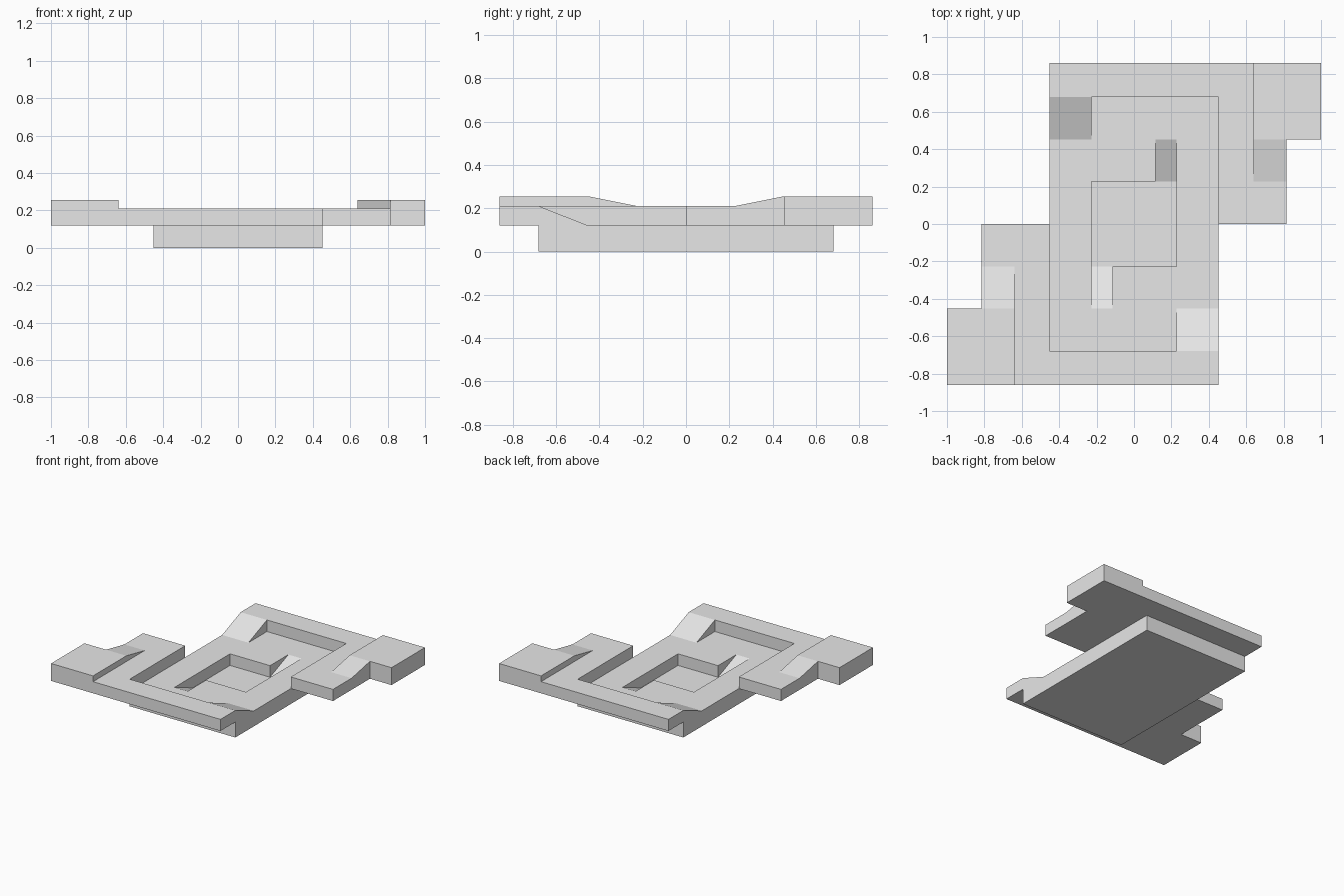
import bpy
import bmesh
from math import pi

if "Cube" in bpy.data.objects:
    bpy.data.objects.remove(bpy.data.objects["Cube"], do_unlink=True)

# Shared levels and plan lines
FLOOR, LOW, HIGH, TOP = 0.03, 0.12, 0.21, 0.255
A, B, C, D, E = 0.115, 0.228, 0.453, 0.68, 0.862
F, G, W = 0.64, 0.815, 1.0

grey = bpy.data.materials.new("light_grey")
grey.use_nodes = True
grey.diffuse_color = (0.8, 0.8, 0.8, 1)
grey.node_tree.nodes["Principled BSDF"].inputs["Base Color"].default_value = grey.diffuse_color


def solid(name, corners, offset):
    """Extrude a planar polygon along an offset into a closed solid."""
    bm = bmesh.new()
    face = bm.faces.new([bm.verts.new(c) for c in corners])
    moved = bmesh.ops.extrude_face_region(bm, geom=[face])["geom"]
    bmesh.ops.translate(bm, vec=offset,
                        verts=[v for v in moved if isinstance(v, bmesh.types.BMVert)])
    if face.is_valid and not any(len(e.link_faces) > 2 for e in face.edges):
        pass
    elif face.is_valid:
        bm.faces.remove(face)
    bmesh.ops.recalc_face_normals(bm, faces=bm.faces)
    mesh = bpy.data.meshes.new(name)
    bm.to_mesh(mesh)
    bm.free()
    mesh.materials.append(grey)
    obj = bpy.data.objects.new(name, mesh)
    bpy.context.collection.objects.link(obj)
    return obj


def slab(name, plan, z0, z1):
    return solid(name, [(x, y, z0) for x, y in plan], (0, 0, z1 - z0))


def ramp(name, x0, x1, y0, y1, z0, z1):
    """Wedge that rises from z0 at y0 to z1 at y1."""
    return solid(name, [(x0, y0, z0), (x0, y1, z0), (x0, y1, z1)], (x1 - x0, 0, 0))


def pair(obj):
    """Name the back part and add its half-turn twin at the front."""
    twin = obj.copy()
    twin.name = "front_" + obj.name
    obj.name = "back_" + obj.name
    twin.rotation_euler.z = pi
    bpy.context.collection.objects.link(twin)


# Base block with a stepped pocket in its middle
base = slab("base", [(-C, -D), (C, -D), (C, D), (-C, D)], 0, LOW)
half = [(B, -B), (B, C), (A, C), (A, B)]
cutter = slab("pocket_cutter", half + [(-x, -y) for x, y in half], FLOOR, HIGH)
cutter.hide_render = True
cutter.hide_viewport = True
cut = base.modifiers.new("pocket", "BOOLEAN")
cut.operation = "DIFFERENCE"
cut.solver = "EXACT"
cut.object = cutter

# Overhanging upper arm along the edge and down one side
pair(slab("arm", [(C, 0), (G, 0), (G, C), (W, C), (W, E),
                  (-C, E), (-C, D), (C, D)], LOW, HIGH))

# Raised end of each arm
pair(slab("raised_end", [(F, C), (W, C), (W, E), (F, E)], HIGH, TOP))

# Ramps joining the four levels
pair(ramp("end_ramp", F, G, B, C, HIGH, TOP))
pair(ramp("arm_ramp", -C, -B, C, D, LOW, HIGH))
pair(ramp("pocket_ramp", A, B, B, C, FLOOR, LOW))
